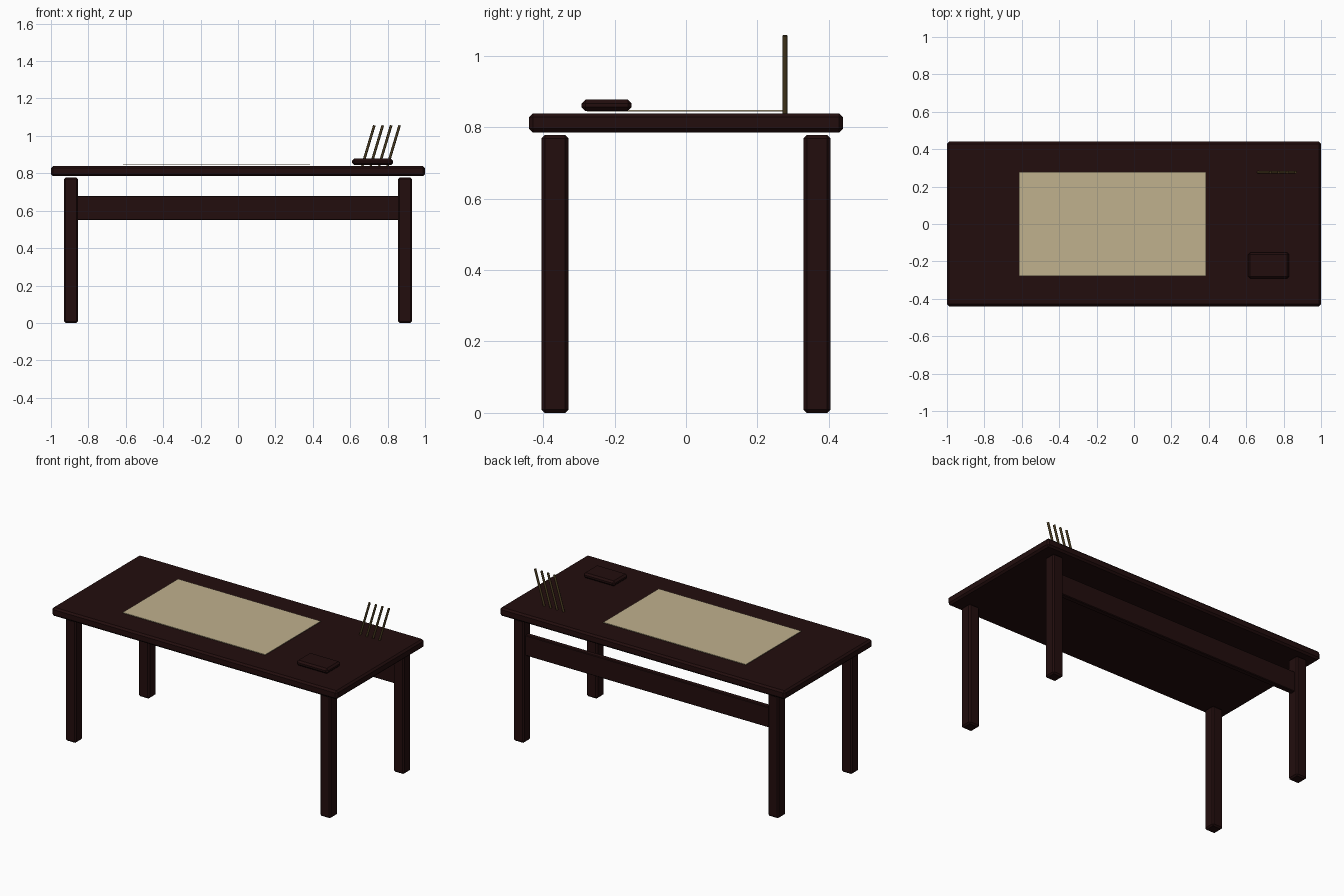
import bpy
import math

if "Cube" in bpy.data.objects:
    bpy.data.objects.remove(bpy.data.objects["Cube"])


def material(name, rgb):
    m = bpy.data.materials.new(name)
    m.diffuse_color = (*rgb, 1)
    m.use_nodes = True
    m.node_tree.nodes["Principled BSDF"].inputs["Base Color"].default_value = m.diffuse_color
    return m


wood = material("dark_wood", (0.016, 0.004, 0.004))
parchment = material("parchment", (0.53, 0.44, 0.27))
brass = material("dull_brass", (0.065, 0.042, 0.014))


def box(name, x, y, z, mat, bevel=0.0):
    """Chamfered box from (min, max) ranges."""
    bpy.ops.mesh.primitive_cube_add(
        size=1, location=(sum(x) / 2, sum(y) / 2, sum(z) / 2))
    ob = bpy.context.object
    ob.name = name
    ob.scale = (x[1] - x[0], y[1] - y[0], z[1] - z[0])
    bpy.ops.object.transform_apply(location=False, rotation=False, scale=True)
    ob.data.materials.append(mat)
    if bevel:
        mod = ob.modifiers.new("chamfer", 'BEVEL')
        mod.width = bevel
        mod.segments = 1
    return ob


# Table top
box("table_top", (-1, 1), (-0.44, 0.44), (0.785, 0.839), wood, 0.011)

# Four legs
for sx, side in ((-1, "left"), (1, "right")):
    for sy, end in ((-1, "front"), (1, "back")):
        cx, cy, h = sx * 0.893, sy * 0.367, 0.0375
        box(f"{end}_{side}_leg", (cx - h, cx + h), (cy - h, cy + h),
            (0, 0.778), wood, 0.009)

# Rail between the back legs
box("back_rail", (-0.88, 0.88), (0.35, 0.384), (0.55, 0.68), wood, 0.004)

# Sheet lying on the table
box("paper_sheet", (-0.615, 0.385), (-0.277, 0.279), (0.844, 0.848), parchment)

# Small flat box at the right
box("small_box", (0.61, 0.83), (-0.292, -0.152), (0.845, 0.878), wood, 0.011)

# Row of four leaning pens
lean = math.atan2(0.065, 0.217)
for i in range(4):
    bpy.ops.mesh.primitive_cylinder_add(
        vertices=8, radius=0.007, depth=0.227,
        location=(0.6965 + 0.045 * i, 0.277, 0.948), rotation=(0, lean, 0))
    pen = bpy.context.object
    pen.name = f"pen_{i + 1}"
    pen.data.materials.append(brass)
    bpy.ops.object.shade_smooth_by_angle(angle=math.radians(50))
